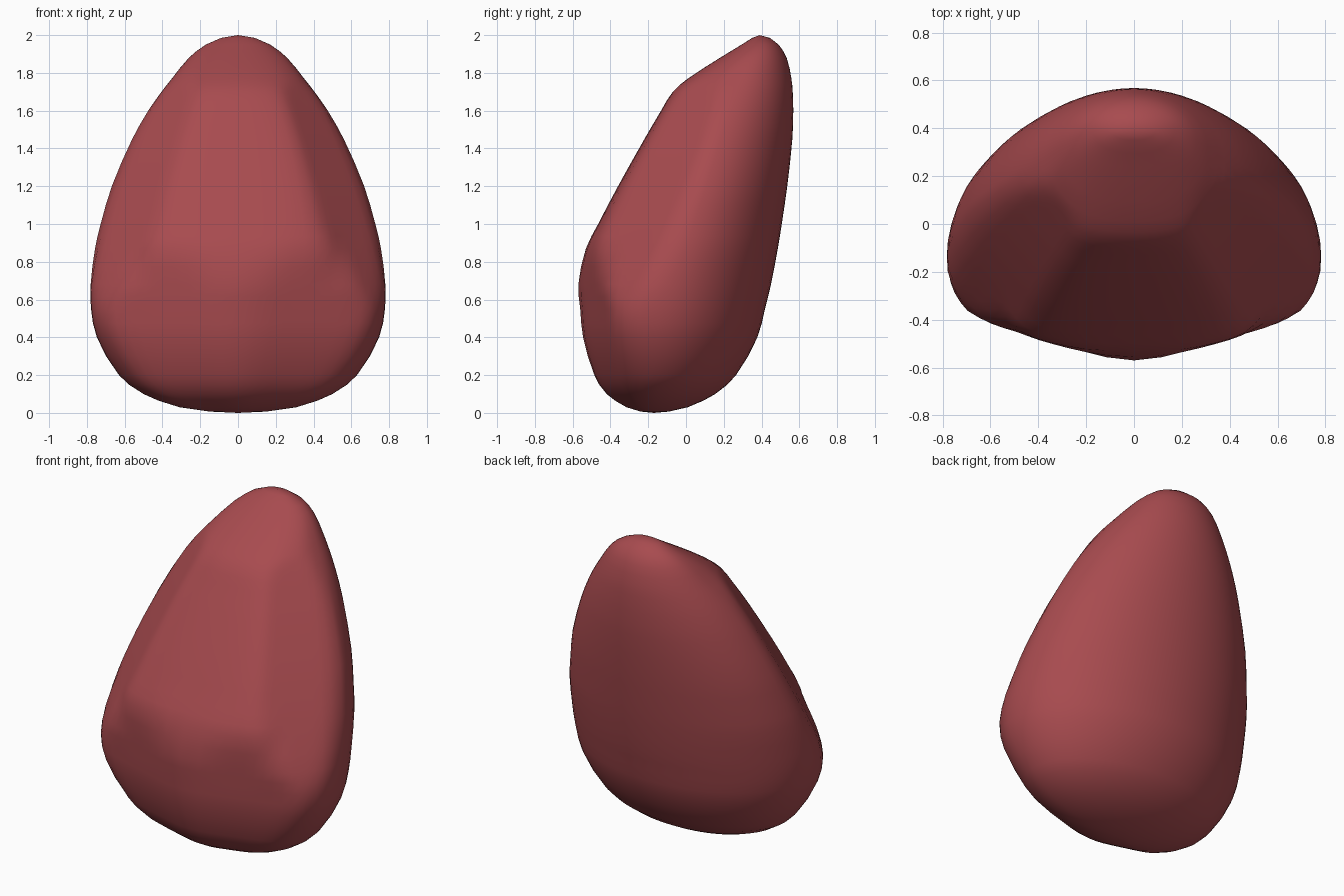
import bpy, bmesh
from math import cos, sin, tau

if "Cube" in bpy.data.objects:
    bpy.data.objects.remove(bpy.data.objects["Cube"])

# Horizontal sections: z, half width, front y, back y, y of widest point
SECTIONS = [
    (0.007, 0.15, -0.24, -0.09, -0.17),
    (0.03, 0.31, -0.315, 0.01, -0.17),
    (0.10, 0.50, -0.42, 0.155, -0.16),
    (0.20, 0.63, -0.485, 0.265, -0.15),
    (0.40, 0.747, -0.545, 0.378, -0.15),
    (0.55, 0.778, -0.56, 0.418, -0.14),
    (0.68, 0.78, -0.57, 0.45, -0.12),
    (0.87, 0.757, -0.53, 0.486, -0.05),
    (1.00, 0.727, -0.465, 0.507, -0.01),
    (1.20, 0.668, -0.36, 0.536, 0.06),
    (1.45, 0.56, -0.22, 0.563, 0.14),
    (1.60, 0.475, -0.132, 0.568, 0.20),
    (1.70, 0.405, -0.07, 0.565, 0.25),
    (1.77, 0.35, 0.01, 0.558, 0.29),
    (1.88, 0.26, 0.18, 0.533, 0.35),
    (1.95, 0.17, 0.295, 0.49, 0.39),
    (1.985, 0.09, 0.35, 0.445, 0.39),
]
SEGMENTS = 64


def spow(v, p):
    return (abs(v) ** p) * (1 if v >= 0 else -1)


def soft_min(a, b, k=0.06):
    h = max(k - abs(a - b), 0) / k
    return min(a, b) - h * h * k / 4


def section(z, w, front, back, mid):
    """Closed ring: round at the back, squarer and faceted at the front."""
    n = 2 + 0.6 * max(0, 1 - (z - 1.15) ** 2)
    # Worn facets: normal x, normal y, distance from the axis
    facets = (
        (0.76, -0.65, 0.595 - 0.48 * (z - 1) - 0.12 * (z - 1) ** 2),
        (0.28, -0.96, -front + 0.3 * max(0, z - 0.7)),
    )
    ring = []
    for i in range(SEGMENTS):
        c, s = cos(tau * i / SEGMENTS), sin(tau * i / SEGMENTS)
        p = 2 / n if s < 0 else 1
        x = w * spow(c, p)
        y = (mid - front if s < 0 else back - mid) * spow(s, p)
        t = 1
        for nx, ny, dist in facets:
            reach = abs(x) * nx + y * ny
            if s < 0 and reach > 0.01:
                t = soft_min(t, (dist - mid * ny) / reach)
        ring.append((x * t, mid + y * t, z))
    return ring


def between(a, b, c, d):
    """Midpoint of the smooth curve between b and c, with a and d outside."""
    m1 = [(r - p) / (c[2] - a[2]) for p, r in zip(a, c)]
    m2 = [(s - q) / (d[2] - b[2]) for q, s in zip(b, d)]
    h = c[2] - b[2]
    return tuple((q + r) / 2 + h * (u - v) / 8 for q, r, u, v in zip(b, c, m1, m2))


# Smooth pebble body lofted through the sections, with in-between rings
rows = [section(*s) for s in SECTIONS]
fine = []
for k, row in enumerate(rows):
    fine.append(row)
    if 0 < k < len(rows) - 2:
        fine.append([between(*q) for q in zip(rows[k - 1], row, rows[k + 1], rows[k + 2])])

bm = bmesh.new()
rings = [[bm.verts.new(p) for p in row] for row in fine]
bottom = bm.verts.new((0, -0.17, 0))
top = bm.verts.new((0, 0.39, 2.0))
for i in range(SEGMENTS):
    j = (i + 1) % SEGMENTS
    for a, b in zip(rings, rings[1:]):
        bm.faces.new((a[i], a[j], b[j], b[i]))
    bm.faces.new((bottom, rings[0][j], rings[0][i]))
    bm.faces.new((top, rings[-1][i], rings[-1][j]))
bmesh.ops.recalc_face_normals(bm, faces=bm.faces)
for f in bm.faces:
    f.smooth = True
mesh = bpy.data.meshes.new("pebble_body")
bm.to_mesh(mesh)
bm.free()
body = bpy.data.objects.new("pebble_body", mesh)
bpy.context.collection.objects.link(body)

# Dull red
red = bpy.data.materials.new("dull_red")
red.diffuse_color = (0.39, 0.07, 0.078, 1)
red.use_nodes = True
red.node_tree.nodes["Principled BSDF"].inputs["Base Color"].default_value = red.diffuse_color
mesh.materials.append(red)
